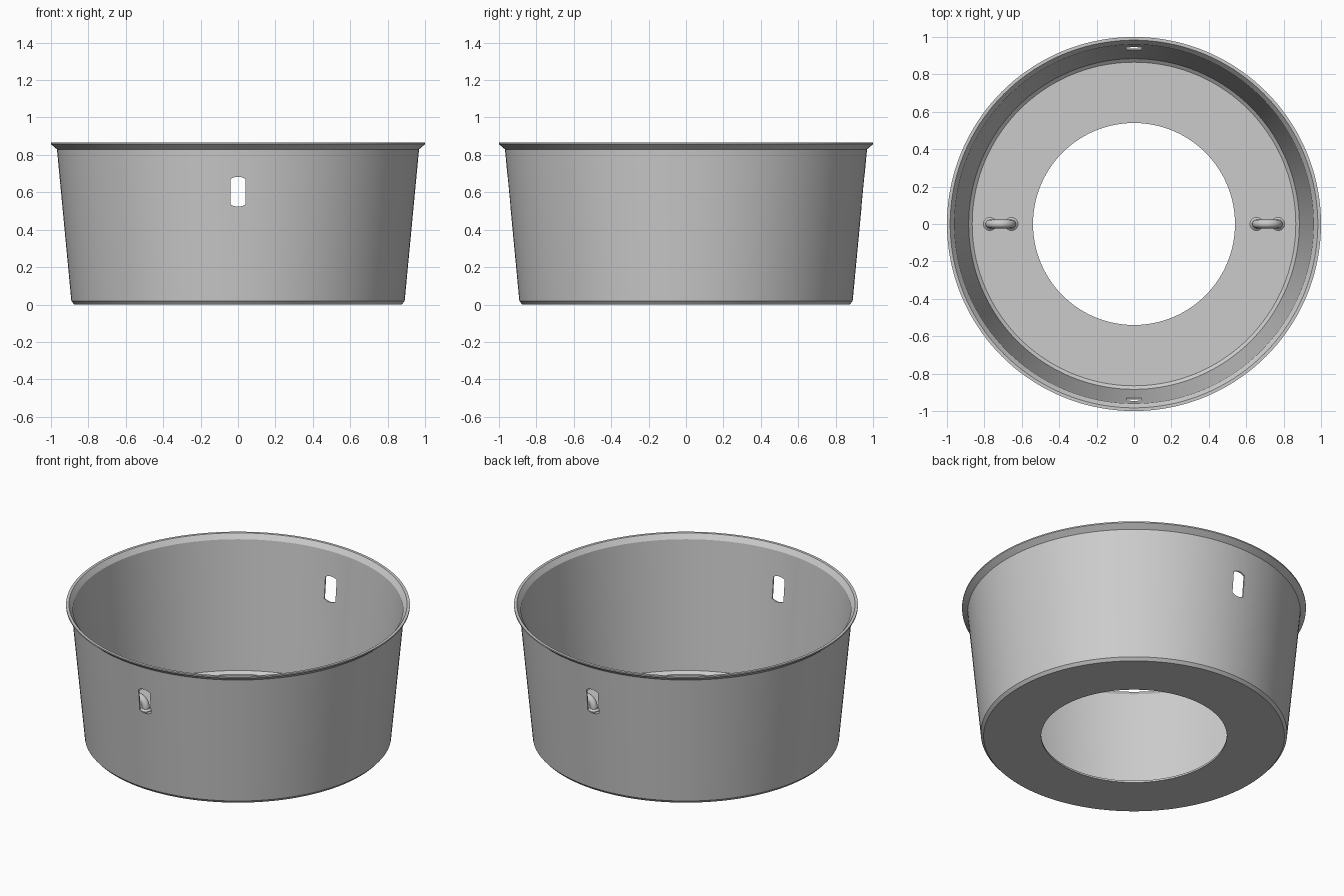
import bpy, bmesh, math
from mathutils import Vector

if "Cube" in bpy.data.objects:
    bpy.data.objects.remove(bpy.data.objects["Cube"], do_unlink=True)

# One bare metal colour for everything
metal = bpy.data.materials.new("grey_metal")
metal.use_nodes = True
metal.diffuse_color = (0.6, 0.6, 0.6, 1)
metal.node_tree.nodes["Principled BSDF"].inputs["Base Color"].default_value = (0.6, 0.6, 0.6, 1)


def make_object(name, bm):
    bmesh.ops.recalc_face_normals(bm, faces=bm.faces)
    mesh = bpy.data.meshes.new(name)
    bm.to_mesh(mesh)
    bm.free()
    obj = bpy.data.objects.new(name, mesh)
    bpy.context.collection.objects.link(obj)
    mesh.materials.append(metal)
    return obj


def smooth(obj, degrees=25):
    bpy.ops.object.select_all(action='DESELECT')
    obj.select_set(True)
    bpy.context.view_layer.objects.active = obj
    bpy.ops.object.shade_smooth_by_angle(angle=math.radians(degrees))


def lathe(name, profile, steps, centre=(0, 0, 0)):
    """Revolve a closed (radius, height) profile around z."""
    bm = bmesh.new()
    rings = []
    for i in range(steps):
        a = 2 * math.pi * i / steps
        rings.append([bm.verts.new(Vector((r * math.cos(a), r * math.sin(a), z)) + Vector(centre))
                      for r, z in profile])
    n = len(profile)
    for i in range(steps):
        a, b = rings[i], rings[(i + 1) % steps]
        for j in range(n):
            k = (j + 1) % n
            bm.faces.new((a[j], b[j], b[k], a[k]))
    return make_object(name, bm)


# Tapered thin-walled pan with flared rim and an open ring floor
pan = lathe("pan_shell", [
    (0.54, 0), (0.875, 0), (0.891, 0.018), (0.968, 0.83), (1.0, 0.857), (1.0, 0.865),
    (0.983, 0.865), (0.96, 0.835), (0.884, 0.028), (0.865, 0.012), (0.54, 0.012)], 144)

# Vertical slot with shallow arched ends, cut through front and back walls
HALF_W, Z_MID, HALF_H, ARCH = 0.04, 0.603, 0.068, 0.012
outline = []
for end in (1, -1):
    for i in range(9):
        t = end * (1 - i / 4)
        outline.append((HALF_W * t, Z_MID + end * (HALF_H + ARCH * (1 - t * t))))
bm = bmesh.new()
face = bm.faces.new([bm.verts.new((x, -1.2, z)) for x, z in outline])
sweep = bmesh.ops.extrude_face_region(bm, geom=[face])
bmesh.ops.translate(bm, vec=(0, 2.4, 0),
                    verts=[v for v in sweep["geom"] if isinstance(v, bmesh.types.BMVert)])
cutter = make_object("slot_cutter", bm)
cutter.hide_render = True

cut = pan.modifiers.new("slots", 'BOOLEAN')
cut.operation = 'DIFFERENCE'
cut.solver = 'EXACT'
cut.object = cutter
bpy.context.view_layer.objects.active = pan
bpy.ops.object.modifier_apply(modifier=cut.name)
bpy.data.objects.remove(cutter, do_unlink=True)
smooth(pan)

# Arched wire loops standing on the floor, each with two weld collars
FLOOR, LOOP_X, LOOP_R, WIRE_R = 0.012, 0.713, 0.058, 0.023
for side, label in ((1, "left"), (-1, "right")):
    bm = bmesh.new()
    path = [(-LOOP_R, FLOOR - 0.006, math.pi)]
    path += [(LOOP_R * math.cos(a), FLOOR + 0.016 + LOOP_R * math.sin(a), a)
             for a in (math.pi * (1 - i / 20) for i in range(21))]
    path.append((LOOP_R, FLOOR - 0.006, 0))
    sections = []
    for x, z, a in path:
        ring = []
        for j in range(16):
            b = 2 * math.pi * j / 16
            out = WIRE_R * math.cos(b)
            ring.append(bm.verts.new((side * LOOP_X + x + out * math.cos(a),
                                      WIRE_R * math.sin(b), z + out * math.sin(a))))
        sections.append(ring)
    for a, b in zip(sections, sections[1:]):
        for j in range(16):
            k = (j + 1) % 16
            bm.faces.new((a[j], a[k], b[k], b[j]))
    bm.faces.new(sections[0])
    bm.faces.new(sections[-1])
    smooth(make_object(label + "_loop", bm), 40)

    for place, dx in (("outer", LOOP_R), ("inner", -LOOP_R)):
        collar = lathe(f"{label}_{place}_collar",
                       [(0.015, 0.006), (0.035, 0.006), (0.035, 0.016), (0.023, 0.026), (0.015, 0.026)],
                       24, (side * (LOOP_X + dx), 0, 0))
        smooth(collar)
